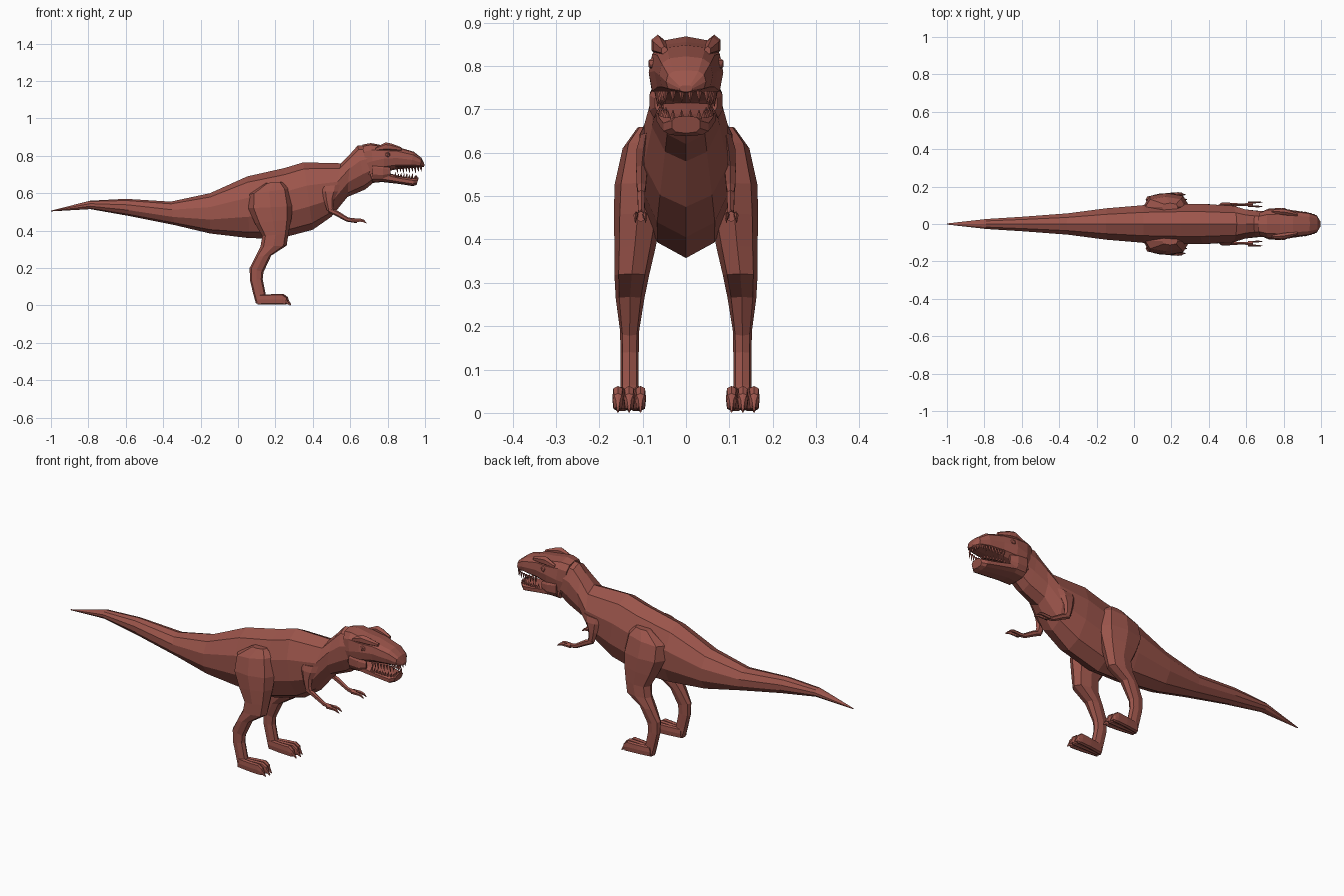
import bpy, bmesh, math
from mathutils import Vector

skin = bpy.data.materials.new("skin")
skin.diffuse_color = (0.33, 0.09, 0.07, 1)


def finish(name, bm):
    bmesh.ops.recalc_face_normals(bm, faces=bm.faces)
    me = bpy.data.meshes.new(name)
    bm.to_mesh(me)
    bm.free()
    ob = bpy.data.objects.new(name, me)
    me.materials.append(skin)
    bpy.context.collection.objects.link(ob)
    return ob


def spow(v, p):
    return math.copysign(abs(v) ** p, v)


# Loft through rings; each ring is (ax, az, bx, bz, y, half_width):
# two opposite profile points in the side view plus sideways position and width
def loft(name, rings, n=8, p=1.0, side=1, shift=0.0, turn=0.0):
    bm = bmesh.new()
    loops = []
    for ax, az, bx, bz, y, w in rings:
        loop = []
        for i in range(n):
            t = 2 * math.pi * (i + turn) / n
            c, s = spow(math.cos(t), p), spow(math.sin(t), p)
            loop.append(bm.verts.new(((ax + bx) / 2 + c * (ax - bx) / 2,
                                      side * (y + shift + s * w),
                                      (az + bz) / 2 + c * (az - bz) / 2)))
        loops.append(loop)
    for a, b in zip(loops, loops[1:]):
        for i in range(n):
            j = (i + 1) % n
            bm.faces.new((a[i], a[j], b[j], b[i]))
    bm.faces.new(loops[0])
    bm.faces.new(loops[-1])
    return finish(name, bm)


# Tail, torso and neck
loft("body", [
    (-1, .507, -1, .503, 0, .003), (-.79, .56, -.79, .515, 0, .028),
    (-.60, .57, -.58, .478, 0, .041), (-.36, .555, -.34, .43, 0, .06),
    (-.15, .60, -.15, .385, 0, .088), (.05, .69, .06, .36, 0, .106),
    (.25, .735, .22, .357, 0, .112), (.35, .765, .40, .405, 0, .113),
    (.55, .76, .50, .475, 0, .102), (.60, .81, .585, .58, 0, .082),
    (.64, .855, .68, .62, 0, .074), (.73, .86, .74, .67, 0, .07)], n=10)

# Skull with snout
loft("skull", [
    (.665, .86, .70, .66, 0, .066), (.71, .868, .73, .675, 0, .082),
    (.78, .855, .78, .715, 0, .086), (.85, .848, .85, .728, 0, .073),
    (.94, .822, .92, .735, 0, .062), (.98, .79, .975, .738, 0, .046),
    (.997, .755, .995, .74, 0, .015)], n=12, p=.7)

# Lower jaw, hanging open
loft("lower_jaw", [
    (.70, .73, .72, .655, 0, .07), (.78, .715, .77, .66, 0, .072),
    (.87, .69, .86, .65, 0, .063), (.94, .68, .935, .638, 0, .054),
    (.967, .685, .955, .645, 0, .034)], n=10, p=.7)

# Teeth along the upper and lower lips
bm = bmesh.new()


def tooth(x, y, z, length):
    tip = bm.verts.new((x + .004, y, z + length))
    base = [bm.verts.new((x + .007 * math.cos(a), y + .007 * math.sin(a), z))
            for a in (0, math.pi / 2, math.pi, 3 * math.pi / 2)]
    for i in range(4):
        bm.faces.new((base[i], base[(i + 1) % 4], tip))
    bm.faces.new(base)


for s in (-1, 1):
    for i in range(8):
        x = .85 + i * .016
        tooth(x, s * (.066 - .018 * (i / 7) ** 2), .742, -.038 + .008 * (i % 2))
        xl = .84 + i * .015
        tooth(xl, s * (.058 - .016 * (i / 7) ** 2), .688 - .008 * i / 7, .026 - .006 * (i % 2))
    for y in (.01, .03):
        tooth(.977, s * y, .742, -.028)
        tooth(.953, s * y, .678, .022)
finish("teeth", bm)

for side, tag in ((1, "left"), (-1, "right")):
    # Brow ridge over the eye
    loft(tag + "_brow", [
        (.735, .845, .735, .825, .068, .008), (.79, .872, .785, .825, .065, .017),
        (.82, .866, .82, .825, .061, .017), (.875, .845, .875, .825, .05, .008)], n=6, side=side)
    # Eye
    bm = bmesh.new()
    bmesh.ops.create_icosphere(bm, subdivisions=1, radius=.017)
    bmesh.ops.translate(bm, verts=bm.verts, vec=Vector((.80, side * .072, .805)))
    finish(tag + "_eye", bm)
    # Cheek skin at the corner of the mouth
    loft(tag + "_cheek", [
        (.72, .76, .72, .68, .072, .012), (.775, .75, .775, .68, .074, .012),
        (.815, .735, .815, .695, .066, .006)], n=6, side=side)

    # Thigh, shin and ankle
    loft(tag + "_leg", [
        (.15, .655, .235, .66, .09, .022), (.06, .595, .275, .625, .09, .056),
        (.055, .52, .292, .53, .102, .063), (.09, .44, .285, .46, .111, .055),
        (.13, .37, .27, .385, .118, .047), (.12, .315, .26, .32, .125, .040),
        (.093, .26, .178, .267, .129, .033), (.062, .20, .136, .178, .13, .022),
        (.064, .134, .132, .14, .13, .021), (.082, .06, .147, .065, .13, .021),
        (.096, .01, .16, .01, .13, .024)], n=8, p=.8, side=side)
    # Three toes with claws
    for k, (d, spread) in enumerate(((-.022, -.004), (0, 0), (.022, .004))):
        r = .008 if k == 1 else 0
        loft(f"{tag}_toe_{k + 1}", [
            (.11, .058, .105, .004, d * .5, .014), (.18, .06, .18, .004, d, .013),
            (.235 + r, .062, .235 + r, .004, d + spread, .013),
            (.258 + r, .045, .25 + r, .005, d + spread, .011),
            (.262 + r, .032, .258 + r, .01, d + spread, .006),
            (.276 + r, .006, .274 + r, .001, d + spread, .002)],
            n=8, p=.6, side=side, shift=.131)

    # Shoulder and upper arm
    loft(tag + "_upper_arm", [
        (.44, .635, .545, .645, .092, .014), (.445, .61, .535, .61, .098, .018),
        (.46, .56, .515, .57, .102, .015), (.475, .51, .51, .53, .103, .012),
        (.495, .495, .515, .512, .103, .008)], n=6, side=side)
    # Forearm and palm
    loft(tag + "_forearm", [
        (.485, .525, .482, .498, .103, .010), (.53, .508, .52, .480, .103, .010),
        (.59, .470, .582, .448, .103, .008), (.635, .465, .635, .440, .104, .012)],
        n=6, side=side)
    # Two clawed fingers
    for k, d in enumerate((-.009, .009)):
        loft(f"{tag}_finger_{k + 1}", [
            (.61, .464, .61, .444, d, .006), (.655, .464, .655, .446, d * 1.2, .005),
            (.673, .458, .668, .444, d * 1.3, .004),
            (.688, .442, .686, .438, d * 1.3, .001)], n=5, side=side, shift=.105)
